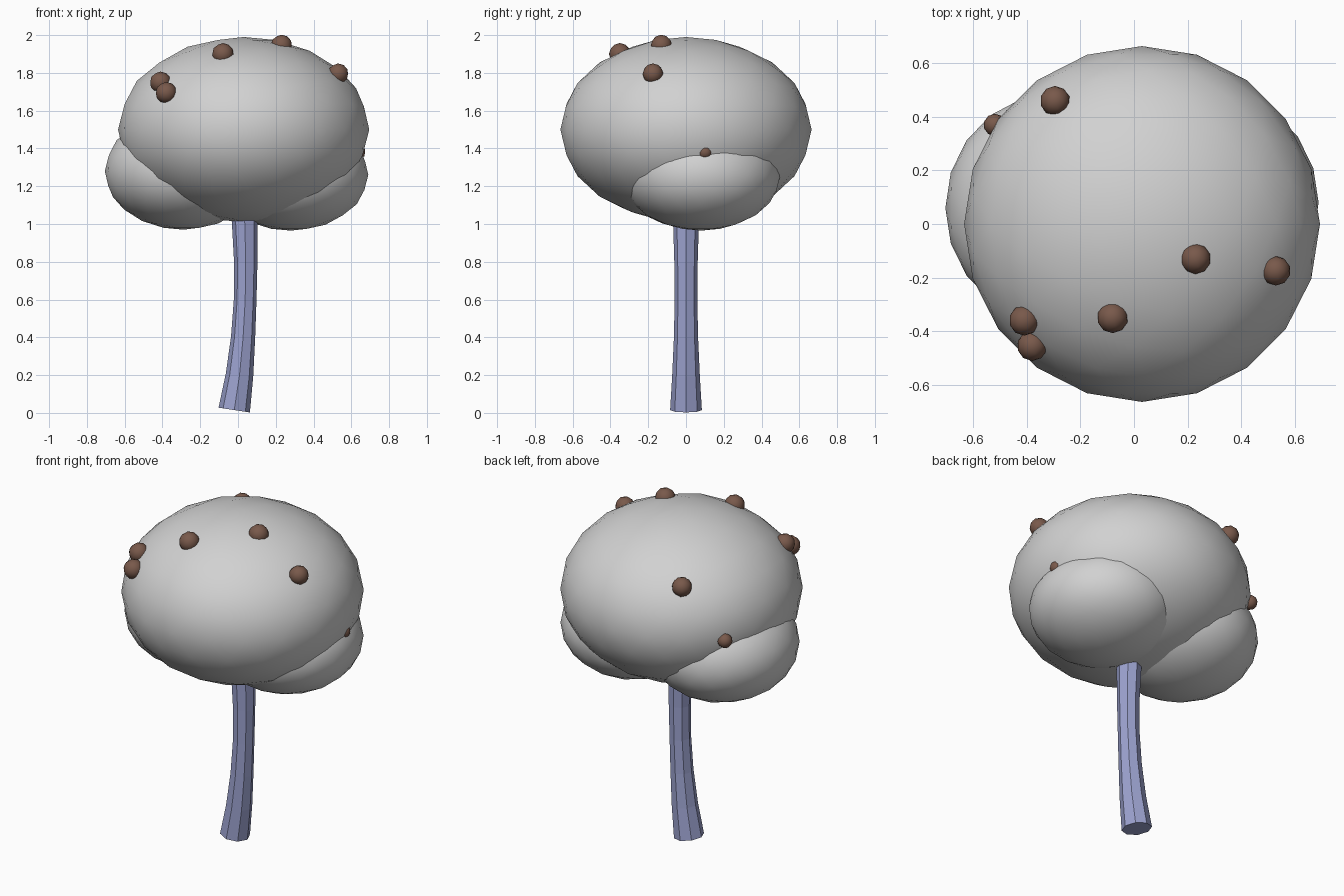
import bpy, bmesh
from math import cos, sin, pi, atan2
from mathutils import Vector

cube = bpy.data.objects.get("Cube")
if cube:
    bpy.data.objects.remove(cube, do_unlink=True)


def material(name, rgb):
    mat = bpy.data.materials.new(name)
    mat.use_nodes = True
    colour = (*rgb, 1.0)
    mat.diffuse_color = colour
    node = next(n for n in mat.node_tree.nodes if n.type == 'BSDF_PRINCIPLED')
    node.inputs["Base Color"].default_value = colour
    return mat


GREY = material("pale_grey", (0.64, 0.64, 0.64))
BLUE = material("dusty_blue", (0.33, 0.36, 0.62))
BROWN = material("warm_brown", (0.19, 0.10, 0.07))


def finish(name, bm, mat, smooth):
    mesh = bpy.data.meshes.new(name)
    bmesh.ops.recalc_face_normals(bm, faces=bm.faces)
    for face in bm.faces:
        face.smooth = smooth
    bm.to_mesh(mesh)
    bm.free()
    mesh.materials.append(mat)
    obj = bpy.data.objects.new(name, mesh)
    bpy.context.collection.objects.link(obj)
    return obj


def blob(name, centre, radii, mat, detail):
    bm = bmesh.new()
    bmesh.ops.create_icosphere(bm, subdivisions=detail, radius=1)
    bmesh.ops.scale(bm, vec=radii, verts=bm.verts)
    obj = finish(name, bm, mat, True)
    obj.location = centre
    return obj


# Crown: one large mass and two lower side masses
blob("main_crown", (0.03, 0, 1.5), (0.665, 0.665, 0.49), GREY, 3)
blob("left_crown", (0.28, 0.08, 1.26), (0.41, 0.42, 0.295), GREY, 3)
blob("right_crown", (-0.29, 0.06, 1.28), (0.415, 0.43, 0.31), GREY, 3)

# Trunk: bent, waisted octagonal tube, rings set square to the bend
SIDES = 8
path = [(-0.02, 0.015, 0.084), (0.008, 0.2, 0.073), (0.027, 0.4, 0.064),
        (0.038, 0.6, 0.06), (0.041, 0.8, 0.062), (0.036, 1.0, 0.068),
        (0.03, 1.12, 0.07)]
bm = bmesh.new()
rings = []
for i, (x, z, r) in enumerate(path):
    before, after = path[max(i - 1, 0)], path[min(i + 1, len(path) - 1)]
    lean = atan2(after[0] - before[0], after[1] - before[1])
    ring = []
    for k in range(SIDES):
        a = 2 * pi * k / SIDES
        across = r * cos(a)
        ring.append(bm.verts.new((x + across * cos(lean), r * sin(a),
                                  z - across * sin(lean))))
    rings.append(ring)
for low, high in zip(rings, rings[1:]):
    for k in range(SIDES):
        n = (k + 1) % SIDES
        bm.faces.new((low[k], low[n], high[n], high[k]))
bm.faces.new(rings[0][::-1])
bm.faces.new(rings[-1])
finish("trunk", bm, BLUE, False)

# Small round nuts half sunk into the crown
nuts = [(-0.41, -0.36, 1.75, 0.057), (-0.38, -0.455, 1.695, 0.057),
        (-0.08, -0.35, 1.90, 0.058), (0.23, -0.13, 1.945, 0.057),
        (0.53, -0.175, 1.795, 0.055), (-0.295, 0.46, 1.77, 0.056),
        (-0.52, 0.37, 1.47, 0.042), (0.635, 0.1, 1.38, 0.04)]
for i, (x, y, z, r) in enumerate(nuts):
    blob(f"nut_{i + 1}", (x, y, z), (r, r, r), BROWN, 2)
